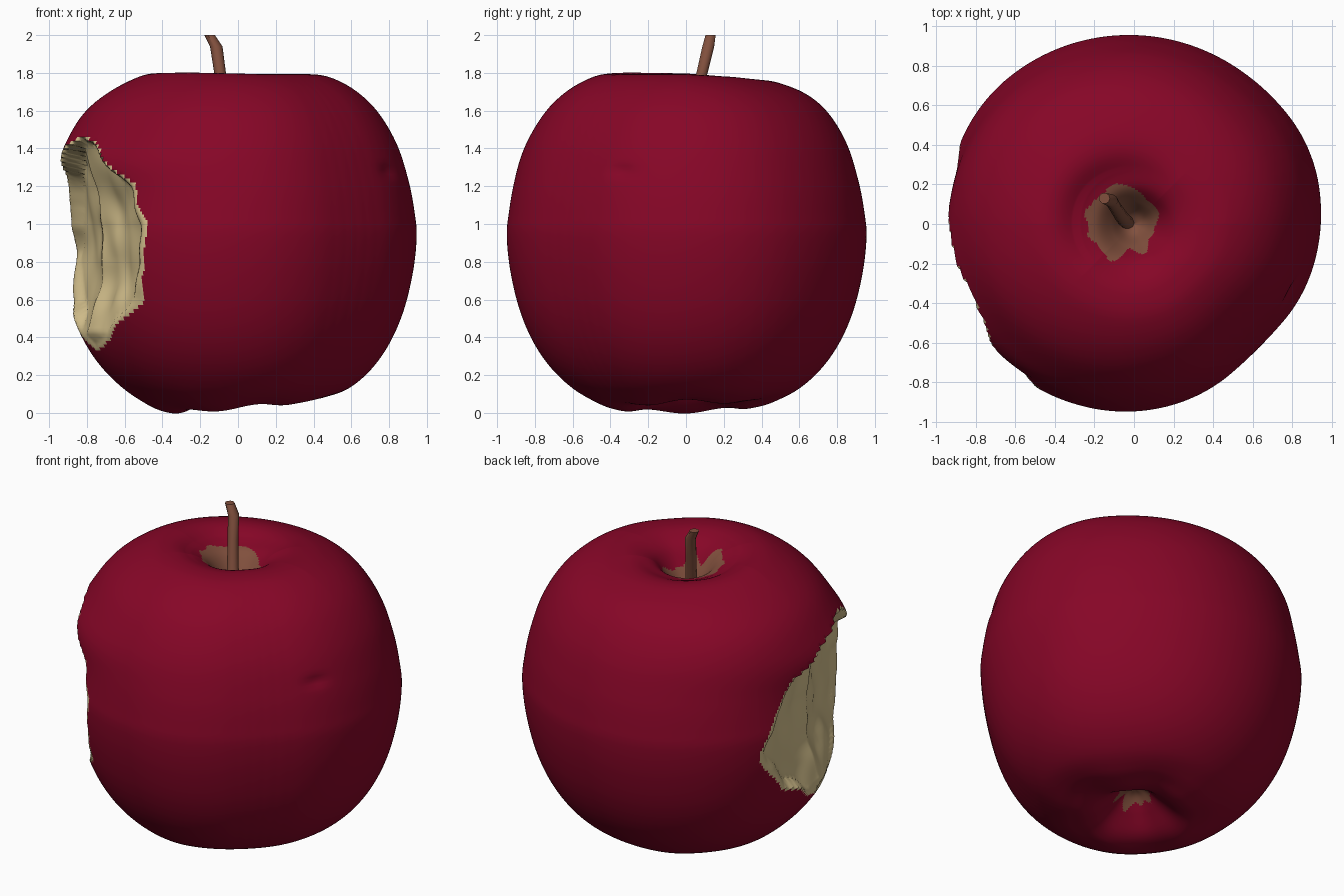
import bpy, bmesh, math
from mathutils import Vector, noise

if "Cube" in bpy.data.objects:
    bpy.data.objects.remove(bpy.data.objects["Cube"])

def mat(name, c):
    m = bpy.data.materials.new(name)
    m.diffuse_color = (*c, 1)
    m.use_nodes = True
    m.node_tree.nodes["Principled BSDF"].inputs["Base Color"].default_value = m.diffuse_color
    return m

red = mat("red skin", (0.24, 0.0018, 0.02))
cream = mat("cream flesh", (0.70, 0.56, 0.28))
brown = mat("stem brown", (0.22, 0.08, 0.047))

def lerp(table, t):
    # piecewise linear lookup, keys ascending
    for (a, u), (b, v) in zip(table, table[1:]):
        if t <= b:
            return u + (v - u) * max(0, t - a) / (b - a)
    return table[-1][1]

def spline(pts, n):
    # Catmull-Rom through the profile points
    p = [Vector(q) for q in pts]
    p = [2 * p[0] - p[1]] + p + [2 * p[-1] - p[-2]]
    out = []
    for i in range(1, len(p) - 2):
        a, b, c, d = p[i - 1:i + 3]
        for k in range(n):
            t = k / n
            out.append(0.5 * (2 * b + (c - a) * t + (2 * a - 5 * b + 4 * c - d) * t * t
                              + (3 * b - a - 3 * c + d) * t ** 3))
    return out + [p[-2]]

def bump(x, c, w):
    return math.exp(-((x - c) / w) ** 2)

def adiff(a, b):
    return (a - b + 180) % 360 - 180

# half profile of the apple: radius, height
profile = spline([(0, 1.5), (.06, 1.54), (.12, 1.63), (.2, 1.73), (.3, 1.78), (.4, 1.793),
                  (.52, 1.775), (.66, 1.705), (.785, 1.59), (.89, 1.42), (.957, 1.22), (.99, 1.05),
                  (1, .93), (.98, .75), (.93, .55), (.855, .38), (.755, .24), (.63, .13),
                  (.5, .065), (.4, .04), (.32, .035), (.24, .06), (.15, .13), (.07, .2), (0, .22)], 9)
# outline radius by direction (degrees)
outline = [(0, .945), (24, .965), (45, .945), (63, .945), (90, .955), (120, .97), (142, .98),
           (160, .965), (180, .95), (205, .96), (235, .965), (270, .95), (295, .92),
           (315, .875), (335, .92), (360, .945)]
# bite limits: direction by height, towards the back and the front
bite_back = [(.34, 198), (.42, 186), (.5, 175), (.59, 165), (.7, 157), (.85, 152), (.94, 153),
             (1.1, 158), (1.26, 166), (1.37, 181), (1.46, 200)]
bite_front = [(.34, 200), (.4, 214), (.5, 224), (.6, 235), (.8, 239), (1.0, 240), (1.2, 234),
              (1.3, 225), (1.42, 212), (1.46, 204)]

def skin(a, p):
    R = sum(lerp(outline, (a + s) % 360) for s in (-10, -5, 0, 5, 10)) / 5
    r, z = p.x * R, p.y
    if p.x > .3:
        r += .065 * bump(adiff(a, 175), 0, 50) * bump(z, 1.56, .22)     # fuller left shoulder
        r += .055 * bump(adiff(a, 203), 0, 40) * bump(z, 1.33, .13)     # lip above the bite
        r -= .015 * bump(adiff(a, -23), 0, 5) * bump(z, 1.28, .03)      # small dent
    if z < .5:                                                         # uneven foot
        f = bump(p.x, .36, .2)
        z += f * (-.028 * math.cos(math.radians(a - 195)) + .01 * math.cos(math.radians(5 * a)))
    elif z > 1.4:                                                      # uneven rim
        z -= .03 * bump(p.x, .5, .2) * max(0, math.sin(math.radians(a)))
        z -= .05 * bump(p.x, .27, .11) * max(0, math.cos(math.radians(a - 135)))
        z += .01 * bump(p.x, .42, .15) * max(0, math.cos(math.radians(a - 200)))
    return r, z

def bitten(a, r, z):
    # returns new radius and whether the point lies in the bite
    if not .34 < z < 1.46 or r < .5:
        return r, False
    w = 4 * noise.noise(Vector((a * .06, z * 6, 0)))
    edge = min(a - lerp(bite_back, z), lerp(bite_front, z) - a) + w
    if edge < 0:
        return r, False
    d = a - 196
    depth = .745 + .12 * ((z - .9) / .55) ** 2 - .05 * math.sin(math.radians(min(90, abs(d) * 3.2)))
    depth += .03 * noise.noise(Vector((d * .07, z * 5, 3)))
    goal = min(r - .012, depth / math.cos(math.radians(d)))
    return r + (goal - r) * min(1, edge / 5), True

# apple body
N = 480
bm = bmesh.new()
rings, inside = [], set()
for p in profile[1:-1]:
    ring = []
    for i in range(N):
        a = i * 360 / N
        r, z = skin(a, p)
        r, hit = bitten(a, r, z)
        t = math.radians(a)
        v = bm.verts.new((r * math.cos(t), r * math.sin(t), z))
        if hit:
            inside.add(v)
        ring.append(v)
    rings.append(ring)
for A, B in zip(rings, rings[1:]):
    for i in range(N):
        j = (i + 1) % N
        bm.faces.new((A[i], B[i], B[j], A[j]))
for ring, z, flip in ((rings[0], 1.5, False), (rings[-1], .22, True)):
    c = bm.verts.new((0, 0, z))
    for i in range(N):
        q = (c, ring[i], ring[(i + 1) % N])
        bm.faces.new(q[::-1] if flip else q)
# colours: flesh in the bite, brown in the two hollows
for f in bm.faces:
    c = f.calc_center_median()
    if any(v in inside for v in f.verts):
        f.material_index = 1
    else:
        top = c.z > 1
        dx, dy = (c.x + .06, c.y - .02) if top else (c.x, c.y)
        limit = (.18 if top else .1) + .05 * noise.noise(Vector((dx, dy, 0)).normalized() * 2)
        if math.hypot(dx, dy) < limit:
            f.material_index = 2

def finish(bm, name, mats, angle):
    bmesh.ops.recalc_face_normals(bm, faces=bm.faces)
    me = bpy.data.meshes.new(name)
    bm.to_mesh(me)
    bm.free()
    ob = bpy.data.objects.new(name, me)
    bpy.context.collection.objects.link(ob)
    for m in mats:
        me.materials.append(m)
    bpy.ops.object.select_all(action='DESELECT')
    ob.select_set(True)
    bpy.context.view_layer.objects.active = ob
    bpy.ops.object.shade_smooth_by_angle(angle=math.radians(angle))

finish(bm, "apple_body", (red, cream, brown), 40)

# stem: level rings along a leaning path
bm = bmesh.new()
path = [(-.03, 0, 1.48, .036), (-.065, .04, 1.65, .034), (-.095, .085, 1.8, .031),
        (-.115, .118, 1.94, .033), (-.15, .13, 2.0, .028)]
S = 10
rings = [[bm.verts.new((x + r * math.cos(k * math.tau / S), y + r * math.sin(k * math.tau / S), z))
          for k in range(S)] for x, y, z, r in path]
for A, B in zip(rings, rings[1:]):
    for k in range(S):
        bm.faces.new((A[k], A[(k + 1) % S], B[(k + 1) % S], B[k]))
bm.faces.new(rings[0][::-1])
bm.faces.new(rings[-1])
finish(bm, "stem", (brown,), 40)
